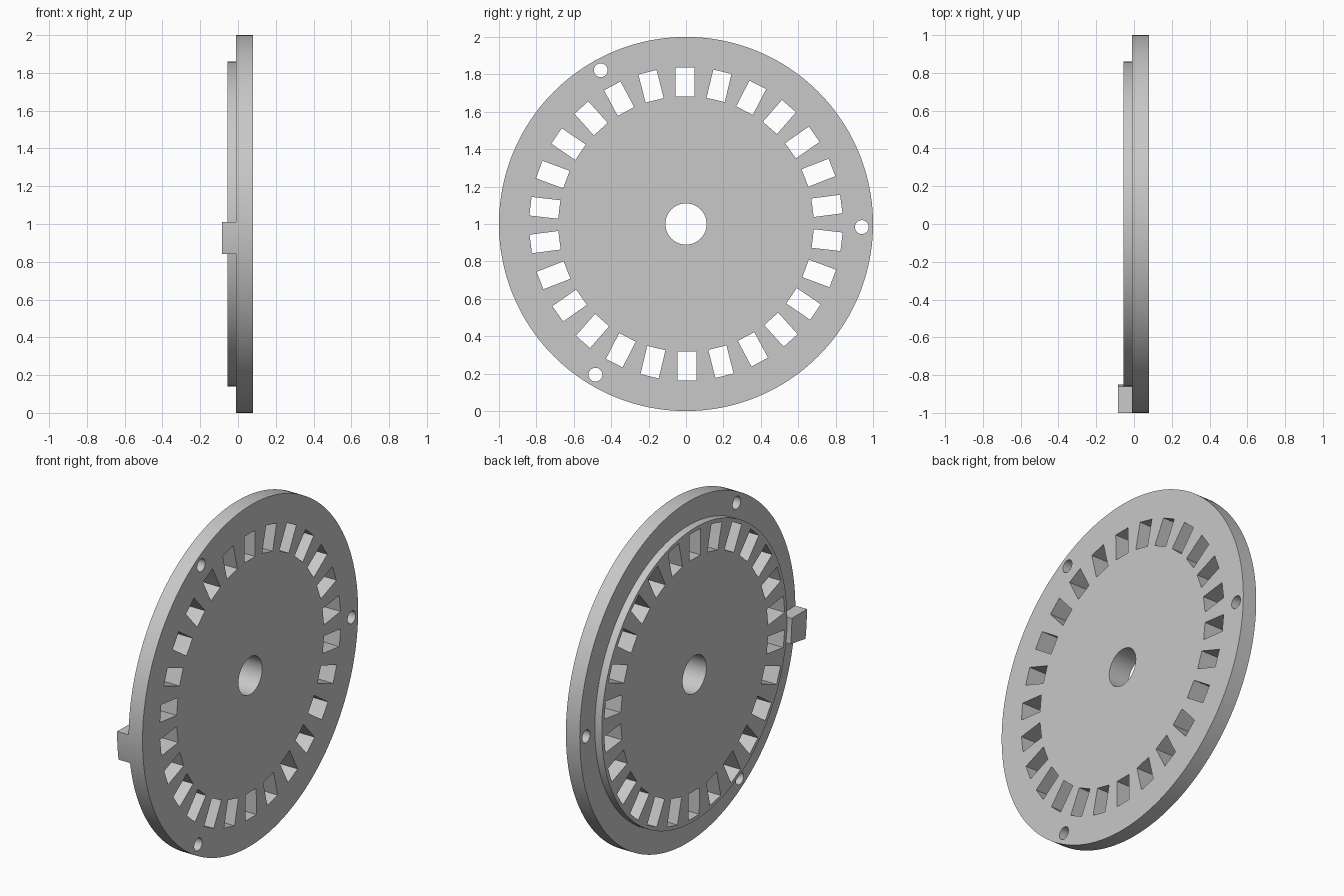
import bpy, bmesh
from math import cos, sin, radians, tau

cube = bpy.data.objects.get("Cube")
if cube:
    bpy.data.objects.remove(cube, do_unlink=True)

grey = bpy.data.materials.new("light grey")
grey.use_nodes = True
grey.diffuse_color = (0.58, 0.58, 0.58, 1)
grey.node_tree.nodes["Principled BSDF"].inputs["Base Color"].default_value = (0.58, 0.58, 0.58, 1)


def polar(r, a):
    return r * cos(a), 1 + r * sin(a)


def prism(bm, outline, x0, x1):
    """Extrude a (y, z) outline along x."""
    lo = [bm.verts.new((x0, y, z)) for y, z in outline]
    hi = [bm.verts.new((x1, y, z)) for y, z in outline]
    bm.faces.new(lo)
    bm.faces.new(hi)
    for i in range(len(lo)):
        j = (i + 1) % len(lo)
        bm.faces.new((lo[i], lo[j], hi[j], hi[i]))


def finish(name, bm):
    bmesh.ops.recalc_face_normals(bm, faces=bm.faces)
    mesh = bpy.data.meshes.new(name)
    bm.to_mesh(mesh)
    bm.free()
    mesh.materials.append(grey)
    obj = bpy.data.objects.new(name, mesh)
    bpy.context.collection.objects.link(obj)
    return obj


def activate(obj):
    bpy.ops.object.select_all(action='DESELECT')
    obj.select_set(True)
    bpy.context.view_layer.objects.active = obj


# Stepped disc with centre bore, turned about the x axis
SEG = 160
profile = [(0.11, 0.08), (1, 0.08), (1, -0.01), (0.86, -0.01), (0.86, -0.055), (0.11, -0.055)]
bm = bmesh.new()
rings = [[bm.verts.new((x, *polar(r, tau * i / SEG))) for i in range(SEG)] for r, x in profile]
for k, ring in enumerate(rings):
    nxt = rings[(k + 1) % len(rings)]
    for i in range(SEG):
        j = (i + 1) % SEG
        bm.faces.new((ring[i], ring[j], nxt[j], nxt[i]))
disc = finish("slotted_disc", bm)

# Cutters: ring of rectangular slots and three bolt holes
bm = bmesh.new()
for k in range(26):
    a = tau * k / 26 + radians(90.4)
    outline = [(r * cos(a) - t * sin(a), 1 + r * sin(a) + t * cos(a))
               for r, t in ((0.682, -0.05), (0.837, -0.05), (0.837, 0.05), (0.682, 0.05))]
    prism(bm, outline, -0.2, 0.2)
for k in range(3):
    cy, cz = polar(0.94, tau * k / 3 - radians(1))
    outline = [(cy + 0.037 * cos(tau * i / 32), cz + 0.037 * sin(tau * i / 32)) for i in range(32)]
    prism(bm, outline, -0.2, 0.2)
cutter = finish("hole_cutter", bm)
cutter.hide_render = True

cut = disc.modifiers.new("holes", 'BOOLEAN')
cut.operation = 'DIFFERENCE'
cut.solver = 'EXACT'
cut.object = cutter
activate(disc)
bpy.ops.object.modifier_apply(modifier=cut.name)
bpy.data.objects.remove(cutter, do_unlink=True)

# Raised tab on the rim, an arc segment
angles = [radians(179.4 + 9.8 * i / 8) for i in range(9)]
bm = bmesh.new()
prism(bm, [polar(1, a) for a in angles] + [polar(0.86, a) for a in reversed(angles)], -0.085, -0.01)
tab = finish("rim_tab", bm)

for obj in (disc, tab):
    activate(obj)
    bpy.ops.object.shade_smooth_by_angle(angle=radians(30))
